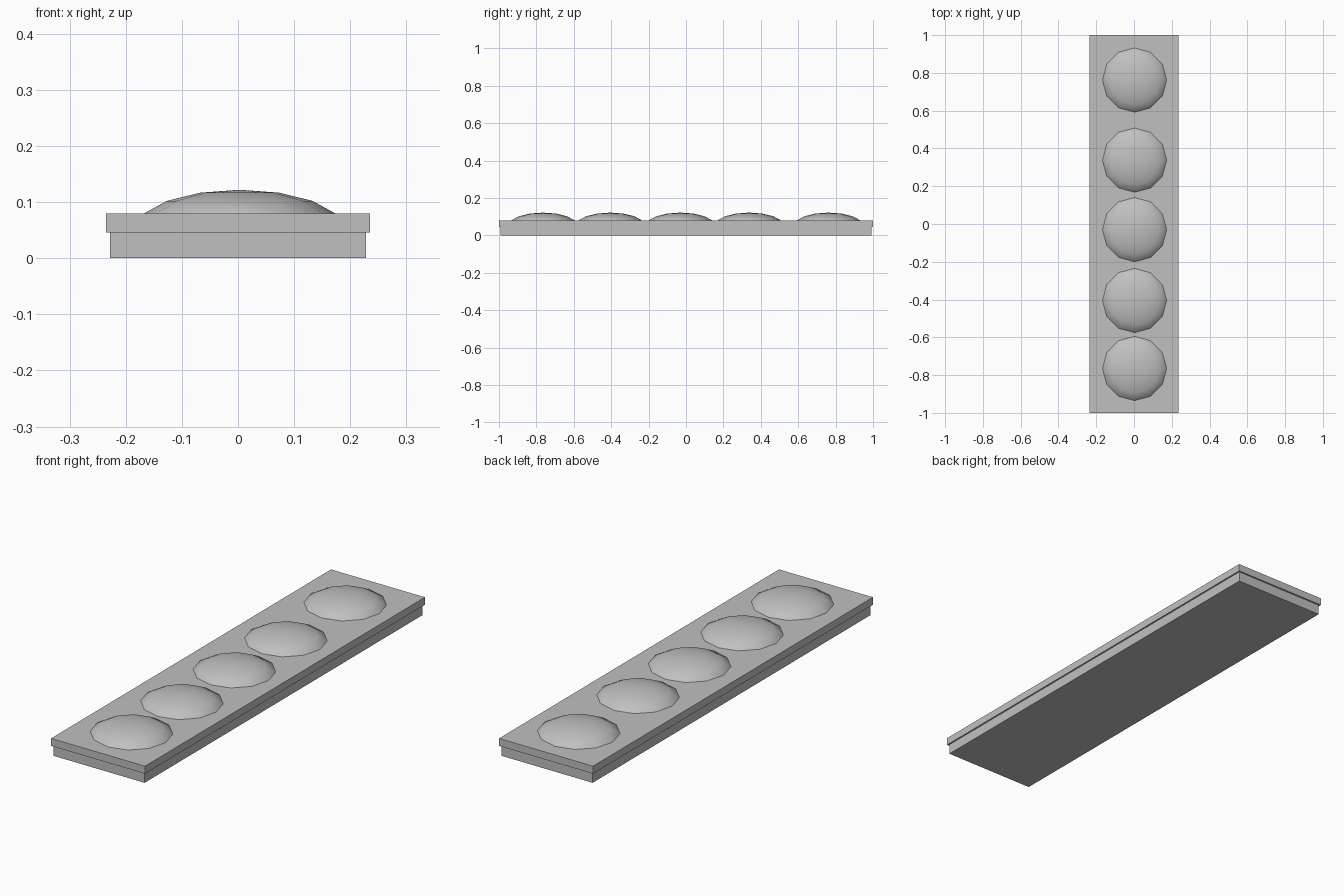
import bpy
import bmesh
from mathutils import Matrix

cube = bpy.data.objects.get("Cube")
if cube:
    bpy.data.objects.remove(cube, do_unlink=True)

GREY = (0.53, 0.53, 0.53, 1.0)
grey = bpy.data.materials.new("plain_grey")
grey.use_nodes = True
grey.diffuse_color = GREY
grey.node_tree.nodes["Principled BSDF"].inputs["Base Color"].default_value = GREY


def add_object(name, bm):
    mesh = bpy.data.meshes.new(name)
    bm.to_mesh(mesh)
    bm.free()
    mesh.materials.append(grey)
    obj = bpy.data.objects.new(name, mesh)
    bpy.context.collection.objects.link(obj)
    return obj


def slab(name, width, length, bottom, top):
    bm = bmesh.new()
    size = Matrix.Diagonal((width, length, top - bottom, 1))
    place = Matrix.Translation((0, 0, (bottom + top) / 2))
    bmesh.ops.create_cube(bm, size=1, matrix=place @ size)
    return add_object(name, bm)


def dome(name, y):
    # Upper half of a flattened sphere, its rim sunk inside the top plate
    bm = bmesh.new()
    bmesh.ops.create_uvsphere(bm, u_segments=12, v_segments=8, radius=1)
    lower = [v for v in bm.verts if v.co.z < -0.01]
    bmesh.ops.delete(bm, geom=lower, context="VERTS")
    rim = [e for e in bm.edges if e.is_boundary]
    bmesh.ops.contextual_create(bm, geom=rim)
    bmesh.ops.recalc_face_normals(bm, faces=bm.faces)
    bm.transform(Matrix.Diagonal((0.184, 0.184, 0.068, 1)))
    obj = add_object(name, bm)
    obj.location = (0.003, y, 0.054)
    return obj


# Stepped slab: narrower base below an overhanging plate
slab("base", 0.456, 1.985, 0, 0.046)
slab("top_plate", 0.47, 2.0, 0.046, 0.08)

# Row of shallow domes
domes = [dome(f"dome_{i + 1}", y)
         for i, y in enumerate((-0.765, -0.405, -0.03, 0.338, 0.762))]

bpy.ops.object.select_all(action="DESELECT")
for obj in domes:
    obj.select_set(True)
bpy.context.view_layer.objects.active = domes[0]
bpy.ops.object.shade_smooth_by_angle(angle=0.8)
